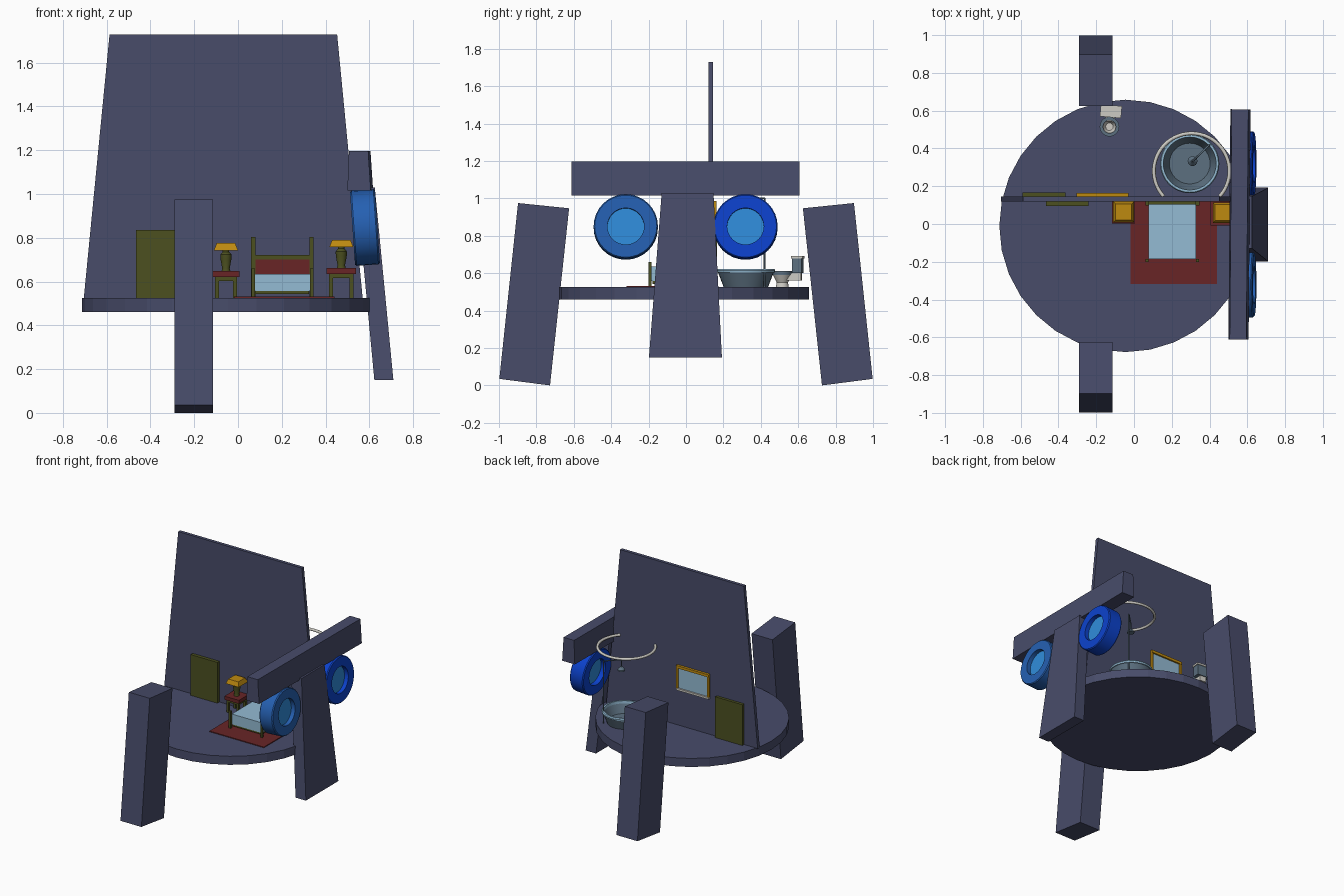
import bpy, math
from mathutils import Matrix, Vector

if "Cube" in bpy.data.objects:
    bpy.data.objects.remove(bpy.data.objects["Cube"])


def material(name, r, g, b):
    lin = [(c / 255 / 12.92 if c < 10 else ((c / 255 + 0.055) / 1.055) ** 2.4) for c in (r, g, b)]
    m = bpy.data.materials.new(name)
    m.diffuse_color = (*lin, 1)
    m.use_nodes = True
    m.node_tree.nodes["Principled BSDF"].inputs["Base Color"].default_value = m.diffuse_color
    return m


SLATE = material("slate", 72, 76, 106)
PALE = material("pale blue", 148, 187, 212)
GOLD = material("gold", 190, 138, 16)
RED = material("dark red", 104, 37, 38)
OLIVE = material("olive", 76, 80, 32)
MIDBLUE = material("mid blue", 37, 96, 178)
DEEPBLUE = material("deep blue", 12, 66, 205)
SKY = material("sky blue", 48, 140, 218)
WHITE = material("off white", 205, 203, 196)
TEAL = material("grey teal", 92, 112, 128)


def mesh(name, verts, faces, mat):
    me = bpy.data.meshes.new(name)
    me.from_pydata([tuple(v) for v in verts], [], faces)
    me.materials.append(mat)
    ob = bpy.data.objects.new(name, me)
    bpy.context.collection.objects.link(ob)
    return ob


def frustum(name, lo, z0, hi, z1, mat):
    """Rectangles (x0, x1, y0, y1) at z0 and z1 joined into a solid."""
    v = []
    for (x0, x1, y0, y1), z in ((lo, z0), (hi, z1)):
        v += [(x0, y0, z), (x1, y0, z), (x1, y1, z), (x0, y1, z)]
    f = [(3, 2, 1, 0), (4, 5, 6, 7)] + [(i, (i + 1) % 4, (i + 1) % 4 + 4, i + 4) for i in range(4)]
    return mesh(name, v, f, mat)


def box(name, x0, x1, y0, y1, z0, z1, mat):
    return frustum(name, (x0, x1, y0, y1), z0, (x0, x1, y0, y1), z1, mat)


def smooth(ob):
    bpy.ops.object.select_all(action='DESELECT')
    ob.select_set(True)
    bpy.context.view_layer.objects.active = ob
    bpy.ops.object.shade_smooth_by_angle(angle=math.radians(35))


def lathe(name, prof, loc, mat, n=32, rot=None, closed=False, soft=True):
    """Spin (radius, height) points, listed counter-clockwise, about z."""
    M = Matrix.Translation(loc) @ (rot or Matrix())
    k = len(prof)
    v = [M @ Vector((r * math.cos(2 * math.pi * i / n), r * math.sin(2 * math.pi * i / n), z))
         for i in range(n) for r, z in prof]
    f = []
    for i in range(n):
        j = (i + 1) % n
        for a in range(k if closed else k - 1):
            b = (a + 1) % k
            f.append((i * k + a, j * k + a, j * k + b, i * k + b))
    if not closed:
        f.append([i * k for i in reversed(range(n))])
        f.append([i * k + k - 1 for i in range(n)])
    ob = mesh(name, v, f, mat)
    if soft:
        smooth(ob)
    return ob


def tube(name, pts, r, mat):
    cu = bpy.data.curves.new(name, 'CURVE')
    cu.dimensions = '3D'
    cu.bevel_depth, cu.bevel_resolution, cu.use_fill_caps = r, 2, True
    s = cu.splines.new('POLY')
    s.points.add(len(pts) - 1)
    for p, c in zip(s.points, pts):
        p.co = (*c, 1)
    cu.materials.append(mat)
    bpy.context.collection.objects.link(bpy.data.objects.new(name, cu))


# Round floor and dividing wall
lathe("floor", [(0.668, 0.46), (0.668, 0.525)], (-0.045, -0.01, 0), SLATE, 32, soft=False)
wall = [(-0.705, 0.52), (0.57, 0.52), (0.453, 1.728), (-0.587, 1.728)]
mesh("wall", [(x, y, z) for y in (0.12, 0.145) for x, z in wall],
     [(0, 1, 2, 3), (7, 6, 5, 4)] + [((i + 1) % 4, i, i + 4, (i + 1) % 4 + 4) for i in range(4)], SLATE)

# Leaning front and back legs
side = [(0.727, 0.0), (0.998, 0.035), (0.898, 0.975), (0.625, 0.947)]
for s, name in ((-1, "front_leg"), (1, "back_leg")):
    v = [(x, s * y, z) for x in (-0.29, -0.114) for y, z in side]
    f = [(3, 2, 1, 0), (4, 5, 6, 7)] + [(i, (i + 1) % 4, (i + 1) % 4 + 4, i + 4) for i in range(4)]
    mesh(name, v, f if s > 0 else [q[::-1] for q in f], SLATE)

# Tapered side leg and cross beam
frustum("side_leg", (0.623, 0.71, -0.198, 0.192), 0.15, (0.54, 0.625, -0.13, 0.147), 1.03, SLATE)
beam = frustum("cross_beam", (0.505, 0.612, -0.607, 0.612), 1.016, (0.512, 0.6, -0.607, 0.612), 1.197, SLATE)
beam.data.transform(Matrix.Rotation(math.radians(-0.5), 4, 'Z'))

# Two wheel rings with inner discs
tilt = Matrix.Rotation(math.radians(90 - 4), 4, 'Y')
for y, mat, name in ((-0.322, MIDBLUE, "front"), (0.318, DEEPBLUE, "rear")):
    ring = [(0.098, -0.057), (0.166, -0.057), (0.172, -0.05), (0.172, 0.05), (0.166, 0.057), (0.098, 0.057)]
    lathe(name + "_wheel_ring", ring, (0.58, y, 0.847), mat, 32, tilt, closed=True)
    lathe(name + "_wheel_disc", [(0.1, -0.02), (0.1, 0.025)], (0.58, y, 0.847), SKY, 32, tilt)

# Doors on both faces of the wall
box("front_door", -0.466, -0.24, 0.095, 0.121, 0.525, 0.835, OLIVE)
box("back_door", -0.59, -0.362, 0.144, 0.166, 0.525, 0.835, OLIVE)

# Back window with frame and sill
box("window_pane", -0.29, -0.045, 0.144, 0.152, 0.81, 0.97, PALE)
box("window_frame_top", -0.305, -0.03, 0.144, 0.164, 0.965, 0.985, GOLD)
box("window_sill", -0.305, -0.03, 0.144, 0.164, 0.797, 0.812, WHITE)
for i, x in enumerate((-0.305, -0.045)):
    box(f"window_frame_side_{i}", x, x + 0.015, 0.144, 0.162, 0.812, 0.965, GOLD)

# Rug and bed
box("rug", -0.018, 0.44, -0.317, 0.12, 0.524, 0.531, RED)
box("mattress", 0.077, 0.328, -0.185, 0.105, 0.557, 0.635, PALE)
box("bed_base", 0.08, 0.325, -0.18, 0.105, 0.543, 0.557, OLIVE)
box("headboard_panel", 0.08, 0.33, 0.105, 0.116, 0.6, 0.702, RED)
box("headboard_rail", 0.08, 0.33, 0.102, 0.119, 0.7, 0.722, OLIVE)
for i, x in enumerate((0.06, 0.326)):
    box(f"head_post_{i}", x, x + 0.02, 0.099, 0.119, 0.525, 0.804, OLIVE)
    box(f"foot_post_{i}", x + 0.002, x + 0.018, -0.2, -0.184, 0.525, 0.66, OLIVE)

# Bedside tables with lamps
for name, cx, cy, w, top in (("left", -0.055, 0.063, 0.061, 0.648), ("right", 0.472, 0.06, 0.067, 0.662)):
    box(name + "_table_top", cx - w, cx + w, cy - w, cy + w, top - 0.027, top, RED)
    a = w - 0.011
    box(name + "_table_apron", cx - a, cx + a, cy - a, cy + a, top - 0.045, top - 0.026, OLIVE)
    for i, (sx, sy) in enumerate(((-1, -1), (1, -1), (1, 1), (-1, 1))):
        lx, ly, h = cx + sx * (a - 0.009), cy + sy * (a - 0.009), 0.009
        box(f"{name}_table_leg_{i}", lx - h, lx + h, ly - h, ly + h, 0.525, top - 0.04, OLIVE)
    vase = [(0.02, 0), (0.017, 0.012), (0.025, 0.055), (0.026, 0.075), (0.015, 0.088), (0.015, 0.1)]
    lathe(name + "_lamp_base", vase, (cx, cy, top), OLIVE, 12)
    q, p = 0.055, 0.042
    frustum(name + "_lamp_shade", (cx - q, cx + q, cy - q, cy + q), top + 0.095,
            (cx - p, cx + p, cy - p, cy + p), top + 0.128, GOLD)

# Bathtub with rim
tc = (0.295, 0.32, 0)
lathe("bathtub", [(0.118, 0.524), (0.15, 0.607), (0.14, 0.607), (0.108, 0.54)], tc, TEAL)
lathe("bathtub_rim", [(0.138, 0.603), (0.155, 0.603), (0.157, 0.615), (0.152, 0.623), (0.14, 0.623)],
      tc, PALE, closed=True)

# Shower pole, head and curtain rail
tube("shower_pole", [(0.4, 0.42, 0.525), (0.4, 0.42, 1.0), (0.31, 0.333, 1.0), (0.31, 0.333, 0.94)], 0.005, TEAL)
lathe("shower_head", [(0.026, 0.92), (0.026, 0.93), (0.008, 0.95)], (0.31, 0.333, 0), TEAL, 16)
arc = [math.radians(-42 + 264 * i / 40) for i in range(41)]
tube("curtain_rail", [(0.305 + 0.2 * math.cos(t), 0.28 + 0.2 * math.sin(t), 1.08) for t in arc], 0.01, WHITE)

# Toilet
bc = (-0.13, 0.515, 0)
lathe("toilet_bowl", [(0.035, 0.524), (0.03, 0.55), (0.05, 0.59), (0.035, 0.59), (0.02, 0.56)], bc, WHITE, 20)
lathe("toilet_seat", [(0.034, 0.59), (0.052, 0.59), (0.052, 0.612), (0.034, 0.612)], bc, TEAL, 20, closed=True)
parts = [box("toilet_tank", -0.05, 0.05, -0.026, 0.026, 0.6, 0.68, TEAL),
         box("toilet_tank_lid", -0.056, 0.056, -0.032, 0.032, 0.678, 0.692, WHITE),
         box("toilet_back", -0.025, 0.025, -0.055, 0.02, 0.56, 0.602, WHITE)]
for ob in parts:
    ob.data.transform(Matrix.Translation((-0.122, 0.597, 0)) @ Matrix.Rotation(math.radians(-5), 4, 'Z'))
